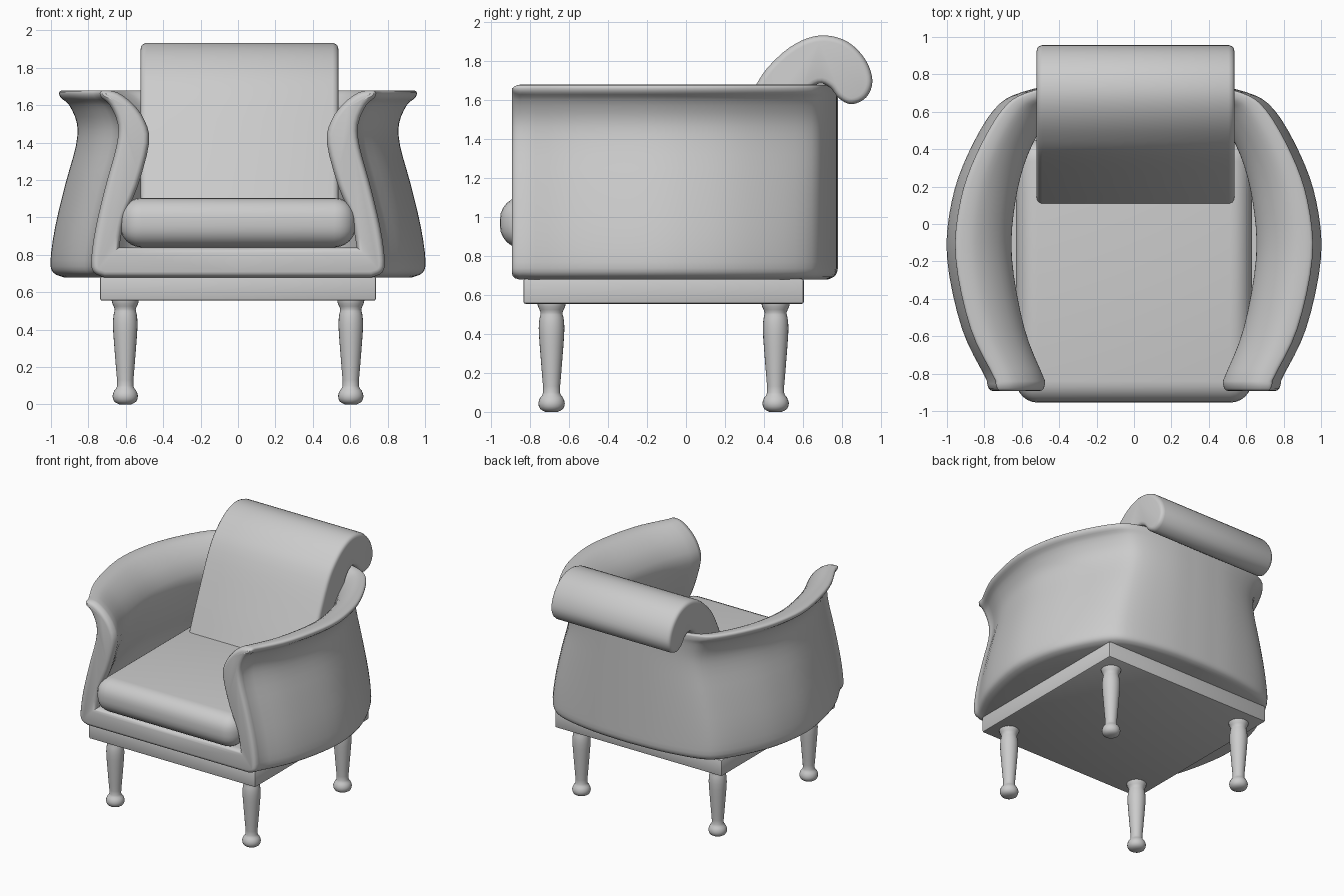
import bpy, bmesh, math
from mathutils import Vector

if "Cube" in bpy.data.objects:
    bpy.data.objects.remove(bpy.data.objects["Cube"])


def spline(pts, n=4):
    """Smooth open curve through tuples of any length (Catmull-Rom)."""
    P = [Vector(p) for p in pts]
    P = [2 * P[0] - P[1]] + P + [2 * P[-1] - P[-2]]
    out = []
    for i in range(1, len(P) - 2):
        a, b, c, d = P[i - 1:i + 3]
        for k in range(n):
            t = k / n
            out.append(0.5 * (2 * b + (c - a) * t + (2 * a - 5 * b + 4 * c - d) * t * t
                              + (3 * b - a - 3 * c + d) * t ** 3))
    return out + [P[-2]]


def shrink(poly, d):
    """Move a closed 2D outline inwards by d."""
    n = len(poly)
    area = sum(poly[i][0] * poly[(i + 1) % n][1] - poly[(i + 1) % n][0] * poly[i][1] for i in range(n))
    s = 1 if area > 0 else -1
    out = []
    for i in range(n):
        t1 = (poly[i] - poly[i - 1]).normalized()
        t2 = (poly[(i + 1) % n] - poly[i]).normalized()
        m = Vector((-t1.y - t2.y, t1.x + t2.x)) * s
        out.append(poly[i] + m * (d / max(0.5, 1 + t1.dot(t2))))
    return out


def loft(name, rings, caps=(True, True), angle=40, mirror=False):
    bm = bmesh.new()
    R = [[bm.verts.new(p) for p in r] for r in rings]
    n = len(R[0])
    for a, b in zip(R, R[1:]):
        for i in range(n):
            # the strip lying on the mirror plane stays unfilled
            if mirror and i == n - 2:
                continue
            bm.faces.new((a[i], a[(i + 1) % n], b[(i + 1) % n], b[i]))
    if caps[0]:
        bm.faces.new(R[0])
    if caps[1]:
        bm.faces.new(R[-1])
    if mirror:
        geom = bm.verts[:] + bm.edges[:] + bm.faces[:]
        bmesh.ops.mirror(bm, geom=geom, axis='X', merge_dist=0.0005)
        bmesh.ops.remove_doubles(bm, verts=bm.verts[:], dist=0.0005)
    bmesh.ops.recalc_face_normals(bm, faces=bm.faces[:])
    return finish(name, bm, angle)


def finish(name, bm, angle=40):
    me = bpy.data.meshes.new(name)
    bm.to_mesh(me)
    bm.free()
    ob = bpy.data.objects.new(name, me)
    bpy.context.collection.objects.link(ob)
    bpy.ops.object.select_all(action='DESELECT')
    ob.select_set(True)
    bpy.context.view_layer.objects.active = ob
    bpy.ops.object.shade_smooth_by_angle(angle=math.radians(angle))
    return ob


def rounded_box(name, x, y0, y1, z0, z1, r, seg):
    bm = bmesh.new()
    bmesh.ops.create_cube(bm, size=1)
    for v in bm.verts:
        v.co = (2 * x * v.co.x, (y0 + y1) / 2 + (y1 - y0) * v.co.y, (z0 + z1) / 2 + (z1 - z0) * v.co.z)
    bmesh.ops.bevel(bm, geom=bm.edges[:], offset=r, segments=seg, profile=0.5, affect='EDGES')
    return finish(name, bm)


# Rounding steps for ends: (distance from end, inset)
ROUND = [(0.0, 0.03), (0.003, 0.017), (0.011, 0.007), (0.03, 0.0)]

# Curved tub body: plan curve (x, y, share of thickness along x, along y)
plan = spline([(0.785, -0.84, 1, 0), (0.92, -0.56, 1.08, 0), (1.0, -0.18, 1.12, 0), (0.975, 0.12, 1.1, 0),
               (0.89, 0.37, 1.04, 0), (0.75, 0.61, 0.95, 0.15), (0.6, 0.705, 0.7, 0.4),
               (0.3, 0.765, 0.25, 0.6), (0, 0.78, 0, 0.6)])
# Wall section (inward offset, height) from bottom, over the rim, to the deck
outer = [(0.07, 0.68), (0.015, 0.705), (0, 0.77), (0.025, 0.95), (0.08, 1.18), (0.135, 1.38),
         (0.142, 1.5), (0.10, 1.6), (0.055, 1.64), (0.047, 1.67)]
inner = [(0.075, 1.68), (0.14, 1.668), (0.22, 1.61), (0.285, 1.52), (0.31, 1.4), (0.25, 1.17),
         (0.18, 1.0), (0.15, 0.84)]
wall = spline(outer + inner, 3)
rim = 3 * len(outer)


def section(p):
    pts = []
    for i, (o, z) in enumerate(wall):
        yo, share = 0, min(1, p[2])
        if i >= rim:
            yo, share = max(0, o - 0.05) * p[3], p[2]
        elif i < 6:
            yo = o * p[3] * 1.2
        pts.append(Vector((max(0, p[0] - o * share), p[1] - yo, z)))
    pts.append(Vector((0, pts[-1].y, 0.84)))
    return pts + [Vector((0, pts[0].y, 0.68))]


rings = [section(p) for p in plan]
flat = [Vector((v.x, v.z)) for v in section(plan[0])]
front = []
for d, inset in ROUND:
    q = shrink(flat, inset)
    q[-1].x = q[-2].x = 0
    front.append([Vector((c.x, -0.893 + d * 1.3, c.y)) for c in q])
loft("tub_body", front + rings, caps=(True, False), mirror=True, angle=60)

# Back cushion with rolled top: side outline (y, z) swept across the width
side = spline([(0.09, 1.06), (0.21, 1.35), (0.36, 1.68), (0.47, 1.82), (0.59, 1.905), (0.71, 1.933),
               (0.83, 1.90), (0.92, 1.81), (0.957, 1.70), (0.925, 1.615), (0.85, 1.58), (0.785, 1.61),
               (0.74, 1.665), (0.68, 1.685), (0.61, 1.62), (0.52, 1.4), (0.42, 1.06)])
half = [(-0.528 + d, k) for d, k in ROUND]
steps = half + [(-x, k) for x, k in reversed(half)]
loft("back_cushion", [[(x + 0.008, c.x, c.y) for c in shrink(side, k)] for x, k in steps])

# Seat cushion and base board
rounded_box("seat_cushion", 0.63, -0.955, 0.45, 0.84, 1.105, 0.115, 6)
rounded_box("base_board", 0.738, -0.835, 0.605, 0.555, 0.685, 0.012, 2)

# Turned legs
prof = spline([(0.03, 0), (0.058, 0.015), (0.068, 0.045), (0.058, 0.075), (0.043, 0.1), (0.048, 0.18),
               (0.06, 0.33), (0.066, 0.43), (0.061, 0.485), (0.056, 0.51), (0.069, 0.54), (0.073, 0.56)], 2)
circ = [(math.cos(a * math.tau / 24), math.sin(a * math.tau / 24)) for a in range(24)]
for tag, y in (("front", -0.69), ("back", 0.46)):
    for sname, x in (("left", -0.603), ("right", 0.603)):
        loft(f"{tag}_leg_{sname}", [[(x + r * c, y + r * s, z) for c, s in circ] for r, z in prof])
